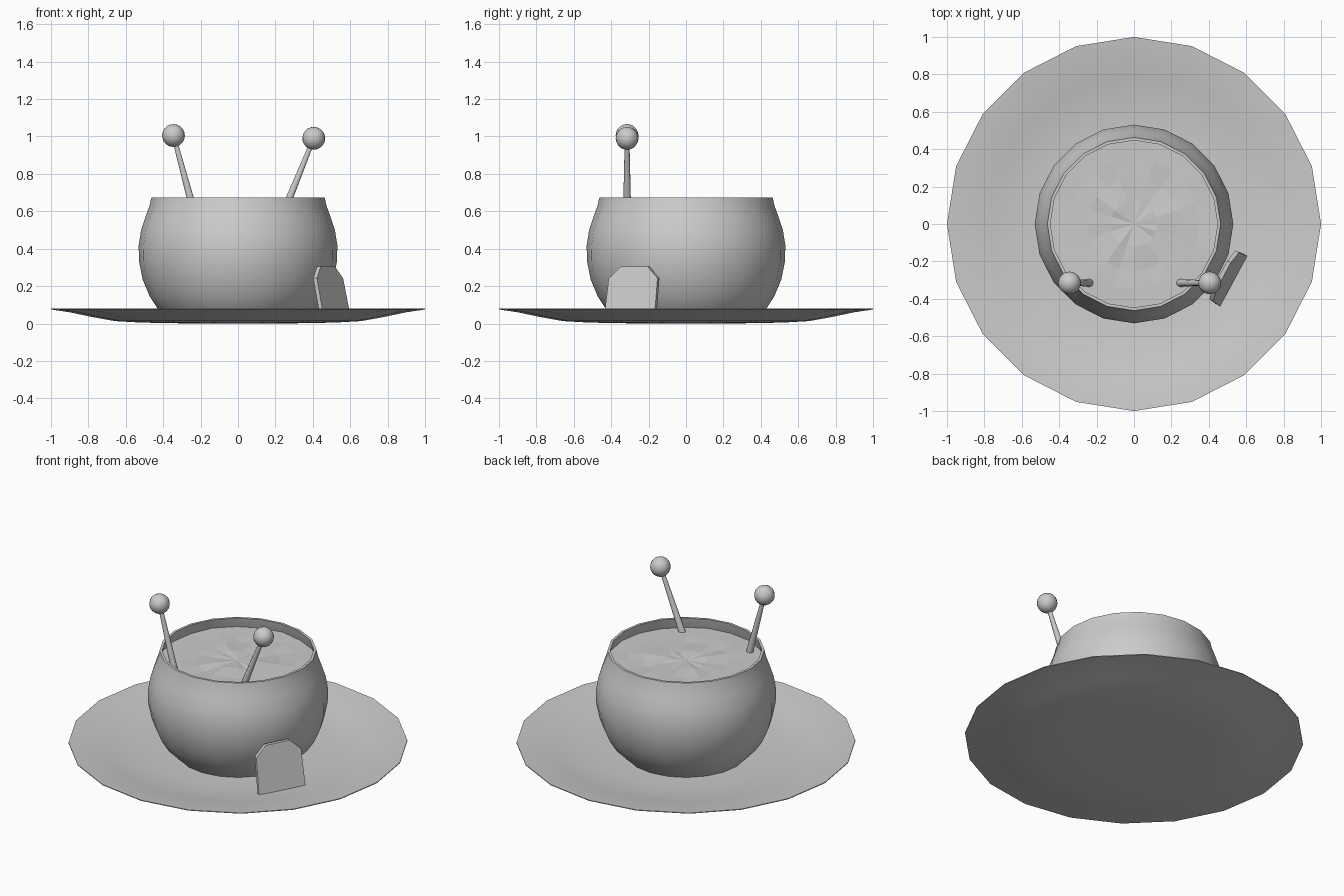
import bpy, bmesh, math, random
from mathutils import Vector

if "Cube" in bpy.data.objects:
    bpy.data.objects.remove(bpy.data.objects["Cube"])

random.seed(4)
SIDES = 20


def finish(name, bm, angle=None):
    bmesh.ops.recalc_face_normals(bm, faces=bm.faces)
    mesh = bpy.data.meshes.new(name)
    bm.to_mesh(mesh)
    bm.free()
    ob = bpy.data.objects.new(name, mesh)
    bpy.context.collection.objects.link(ob)
    if angle:
        bpy.ops.object.select_all(action='DESELECT')
        ob.select_set(True)
        bpy.context.view_layer.objects.active = ob
        bpy.ops.object.shade_smooth_by_angle(angle=math.radians(angle))
    return ob


def lathe(name, profile, angle=None, jitter=0.0):
    """Revolve (radius, z) points; radius 0 becomes a single pole."""
    bm = bmesh.new()
    rings = []
    for r, z in profile:
        n = SIDES if r > 0 else 1
        rings.append([bm.verts.new((r * math.cos(i * math.tau / SIDES),
                                    r * math.sin(i * math.tau / SIDES),
                                    z + random.uniform(-jitter, jitter)))
                      for i in range(n)])
    for a, b in zip(rings, rings[1:]):
        for i in range(SIDES):
            j = (i + 1) % SIDES
            quad = [a[i % len(a)], a[j % len(a)], b[j % len(b)], b[i % len(b)]]
            bm.faces.new(list(dict.fromkeys(quad)))
    return finish(name, bm, angle)


# Saucer: thin shallow dish, underside then top
lathe("saucer", [(0, 0), (0.3, 0.001), (0.52, 0.005), (0.66, 0.013), (0.78, 0.035),
                 (0.9, 0.06), (1.0, 0.075), (1.0, 0.08), (0.9, 0.069), (0.78, 0.045),
                 (0.66, 0.024), (0.52, 0.015), (0.3, 0.012), (0, 0.012)], 40)

# Round cup: outer wall, rim, inner wall
outer = [(0, 0.015), (0.365, 0.015), (0.43, 0.08), (0.472, 0.145), (0.51, 0.235), (0.53, 0.335),
         (0.531, 0.42), (0.518, 0.5), (0.495, 0.57), (0.473, 0.63), (0.463, 0.675)]
inner = [(0.447, 0.675), (0.456, 0.63), (0.475, 0.57), (0.498, 0.5), (0.51, 0.42),
         (0.51, 0.335), (0.49, 0.235), (0.452, 0.145), (0.41, 0.085), (0.355, 0.04), (0, 0.04)]
lathe("cup", outer + inner, 40)

# Rippled drink surface
lathe("drink", [(0, 0.61), (0.125, 0.61), (0.25, 0.61), (0.35, 0.61), (0.463, 0.61)], jitter=0.006)


# Stirring sticks with ball ends
def stirrer(side, foot_x, ball_x, ball_z):
    foot, ball = Vector((foot_x, -0.315, 0.58)), Vector((ball_x, -0.315, ball_z))
    axis = ball - foot
    turn = Vector((0, 0, 1)).rotation_difference(axis)
    bm = bmesh.new()
    bmesh.ops.create_cone(bm, cap_ends=True, segments=10, radius1=0.022, radius2=0.012,
                          depth=axis.length)
    bmesh.ops.rotate(bm, verts=bm.verts, matrix=turn.to_matrix())
    bmesh.ops.translate(bm, verts=bm.verts, vec=(foot + ball) / 2)
    finish(side + "_stick", bm, 40)
    bm = bmesh.new()
    bmesh.ops.create_uvsphere(bm, u_segments=16, v_segments=10, radius=0.061)
    bmesh.ops.rotate(bm, verts=bm.verts, matrix=turn.to_matrix())
    bmesh.ops.translate(bm, verts=bm.verts, vec=ball)
    finish(side + "_ball", bm, 40)


stirrer("left", -0.231, -0.345, 1.005)
stirrer("right", 0.238, 0.405, 0.99)

# Paper tag leaning on the cup
bm = bmesh.new()
across = Vector((0.145, 0.27, 0)).normalized()
out = Vector((0.88, -0.475, 0)).normalized()
base = Vector((0.533, -0.305, 0.02))
up = Vector((0, 0, 0.285)) - out * 0.06
outline = [(-0.153, 0), (0.153, 0), (0.148, 0.78), (0.08, 1), (-0.08, 1), (-0.148, 0.78)]
front = bm.faces.new([bm.verts.new(base + across * u + up * v) for u, v in outline])
ext = bmesh.ops.extrude_face_region(bm, geom=[front], use_keep_orig=True)
bmesh.ops.translate(bm, vec=-out * 0.022,
                    verts=[g for g in ext["geom"] if isinstance(g, bmesh.types.BMVert)])
finish("paper_tag", bm)
